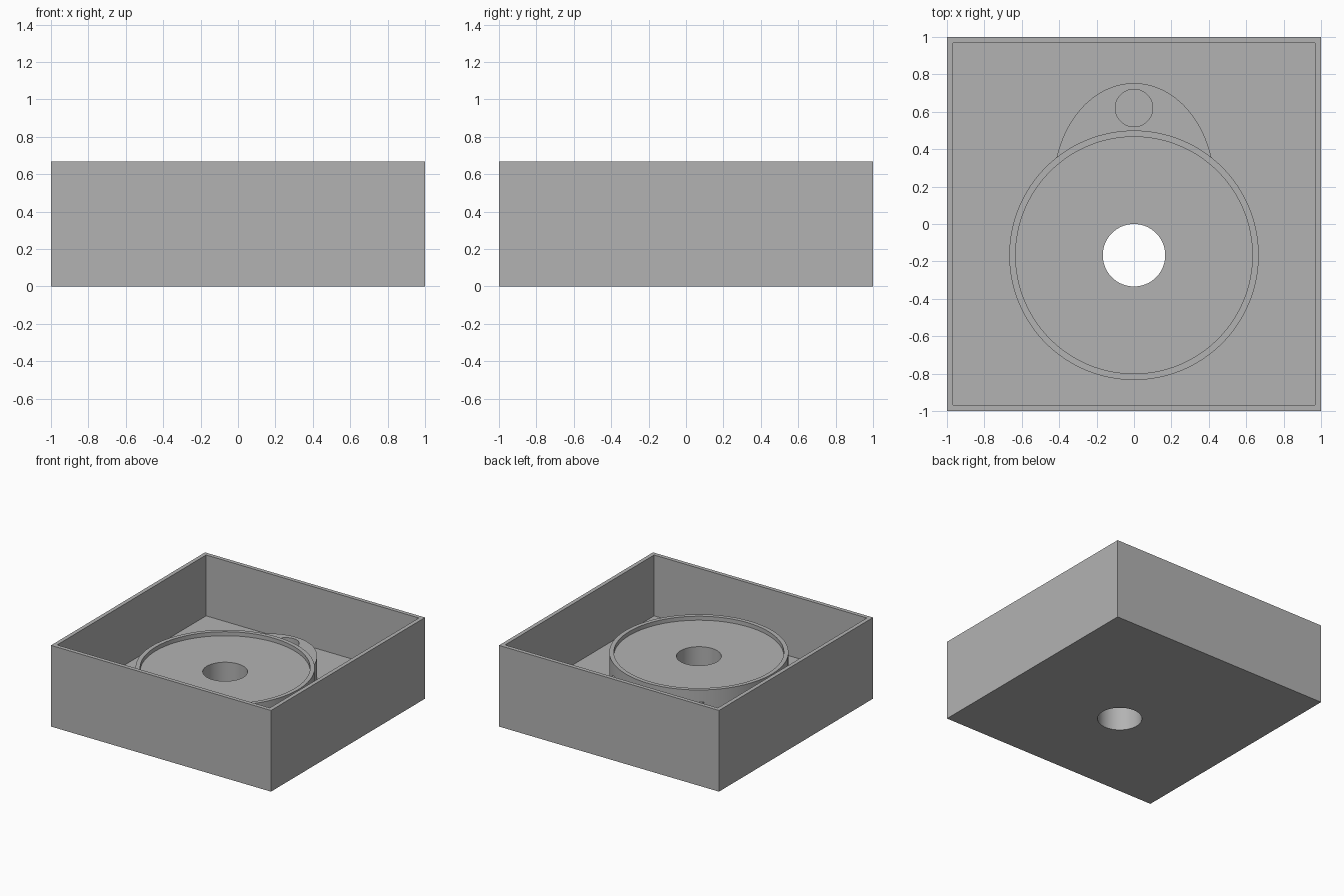
import bpy
import math

if "Cube" in bpy.data.objects:
    bpy.data.objects.remove(bpy.data.objects["Cube"], do_unlink=True)

grey = bpy.data.materials.new("plain grey")
grey.use_nodes = True
colour = (0.45, 0.45, 0.45, 1)
grey.diffuse_color = colour
grey.node_tree.nodes["Principled BSDF"].inputs["Base Color"].default_value = colour

HEIGHT = 0.667
FLOOR = 0.167       # top of the case floor
DRUM_Y = -0.167     # drum axis


def finish(name):
    obj = bpy.context.object
    obj.name = name
    bpy.ops.object.transform_apply(location=True, rotation=False, scale=True)
    obj.data.materials.append(grey)
    return obj


def block(name, width, z0, z1):
    bpy.ops.mesh.primitive_cube_add(size=1, location=(0, 0, (z0 + z1) / 2))
    bpy.context.object.scale = (width, width, z1 - z0)
    return finish(name)


def cylinder(name, y, rx, ry, z0, z1):
    bpy.ops.mesh.primitive_cylinder_add(
        vertices=128, radius=1, depth=z1 - z0, location=(0, y, (z0 + z1) / 2))
    bpy.context.object.scale = (rx, ry, 1)
    return finish(name)


def cut(body, *cutters):
    """Subtract the cutters from the body, then discard them."""
    bpy.context.view_layer.objects.active = body
    for cutter in cutters:
        cutter.hide_render = True
        mod = body.modifiers.new("cut", "BOOLEAN")
        mod.operation = "DIFFERENCE"
        mod.solver = "EXACT"
        mod.object = cutter
        bpy.ops.object.modifier_apply(modifier=mod.name)
        bpy.data.objects.remove(cutter, do_unlink=True)


def bore():
    return cylinder("bore_cutter", DRUM_Y, 0.167, 0.167, -0.2, 1)


# Open square case with a thick floor and a central bore
case = block("case", 2, 0, HEIGHT)
cut(case, block("cavity_cutter", 1.934, FLOOR, 1), bore())

# Raised drum with a thin rim around a shallow recess
drum = cylinder("drum", DRUM_Y, 0.667, 0.667, FLOOR, 0.433)
cut(drum, cylinder("recess_cutter", DRUM_Y, 0.633, 0.633, 0.4, 1), bore())

# Lower rounded lobe behind the drum, with a pin hole
lobe = cylinder("rear_lobe", 0.2, 0.431, 0.553, FLOOR, 0.333)
cut(lobe,
    cylinder("drum_cutter", DRUM_Y, 0.66, 0.66, 0, 1),
    cylinder("pin_hole_cutter", 0.62, 0.1, 0.1, 0, 1))

# Smooth the round walls, keep the rims crisp
bpy.ops.object.select_all(action="DESELECT")
for part in (case, drum, lobe):
    part.select_set(True)
bpy.context.view_layer.objects.active = case
bpy.ops.object.shade_smooth_by_angle(angle=math.radians(30))
